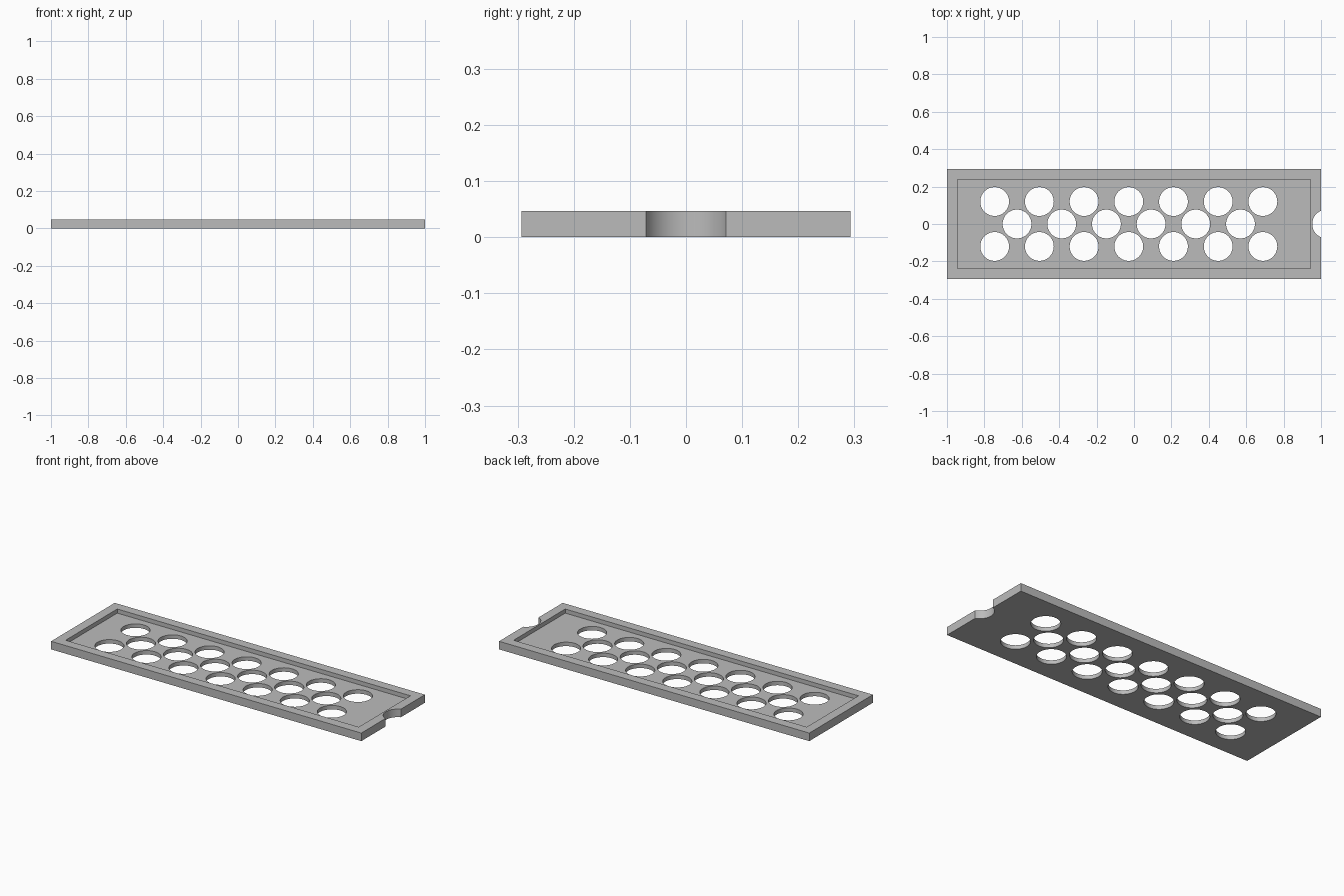
import bpy
import bmesh
import math
from mathutils import Matrix, Vector

default = bpy.data.objects.get("Cube")
if default:
    bpy.data.objects.remove(default, do_unlink=True)

HEIGHT, FLOOR = 0.047, 0.023
HALF_Y = 0.293
RADIUS = 0.077
PITCH, ROW_Y = 0.239, 0.12
FIRST_X = -0.745

grey = bpy.data.materials.new("plain grey")
grey.use_nodes = True
colour = (0.5, 0.5, 0.5, 1)
grey.diffuse_color = colour
grey.node_tree.nodes["Principled BSDF"].inputs["Base Color"].default_value = colour


def make_object(name, bm):
    mesh = bpy.data.meshes.new(name)
    bm.to_mesh(mesh)
    bm.free()
    mesh.materials.append(grey)
    obj = bpy.data.objects.new(name, mesh)
    bpy.context.collection.objects.link(obj)
    return obj


def box(name, half_x, half_y, bottom, top):
    bm = bmesh.new()
    size = Vector((2 * half_x, 2 * half_y, top - bottom))
    place = Matrix.Translation((0, 0, (bottom + top) / 2))
    bmesh.ops.create_cube(bm, size=1, matrix=place @ Matrix.Diagonal(size).to_4x4())
    return make_object(name, bm)


def cylinders(name, centres):
    bm = bmesh.new()
    for x, y in centres:
        bmesh.ops.create_cone(bm, cap_ends=True, segments=64, radius1=RADIUS,
                              radius2=RADIUS, depth=1,
                              matrix=Matrix.Translation((x, y, 0)))
    return make_object(name, bm)


def cut(target, cutter):
    mod = target.modifiers.new(cutter.name, 'BOOLEAN')
    mod.operation = 'DIFFERENCE'
    mod.solver = 'EXACT'
    mod.object = cutter
    cutter.hide_render = True
    bpy.context.view_layer.update()
    graph = bpy.context.evaluated_depsgraph_get()
    mesh = bpy.data.meshes.new_from_object(target.evaluated_get(graph))
    target.modifiers.clear()
    target.data = mesh
    bpy.data.objects.remove(cutter, do_unlink=True)


# Tray body with a raised rim around a shallow recess
tray = box("perforated_tray", 1, HALF_Y, 0, HEIGHT)
cut(tray, box("recess_cutter", 0.945, 0.238, FLOOR, 1))

# Staggered rows of round holes, plus the thumb notch on one end
centres = [(FIRST_X + i * PITCH, side * ROW_Y) for i in range(7) for side in (-1, 1)]
centres += [(FIRST_X + (i + 0.5) * PITCH, 0) for i in range(6)]
centres.append((1.03, 0))
cut(tray, cylinders("hole_cutter", centres))

# Round hole walls, crisp edges
bpy.ops.object.select_all(action='DESELECT')
tray.select_set(True)
bpy.context.view_layer.objects.active = tray
bpy.ops.object.shade_smooth_by_angle(angle=math.radians(30))
